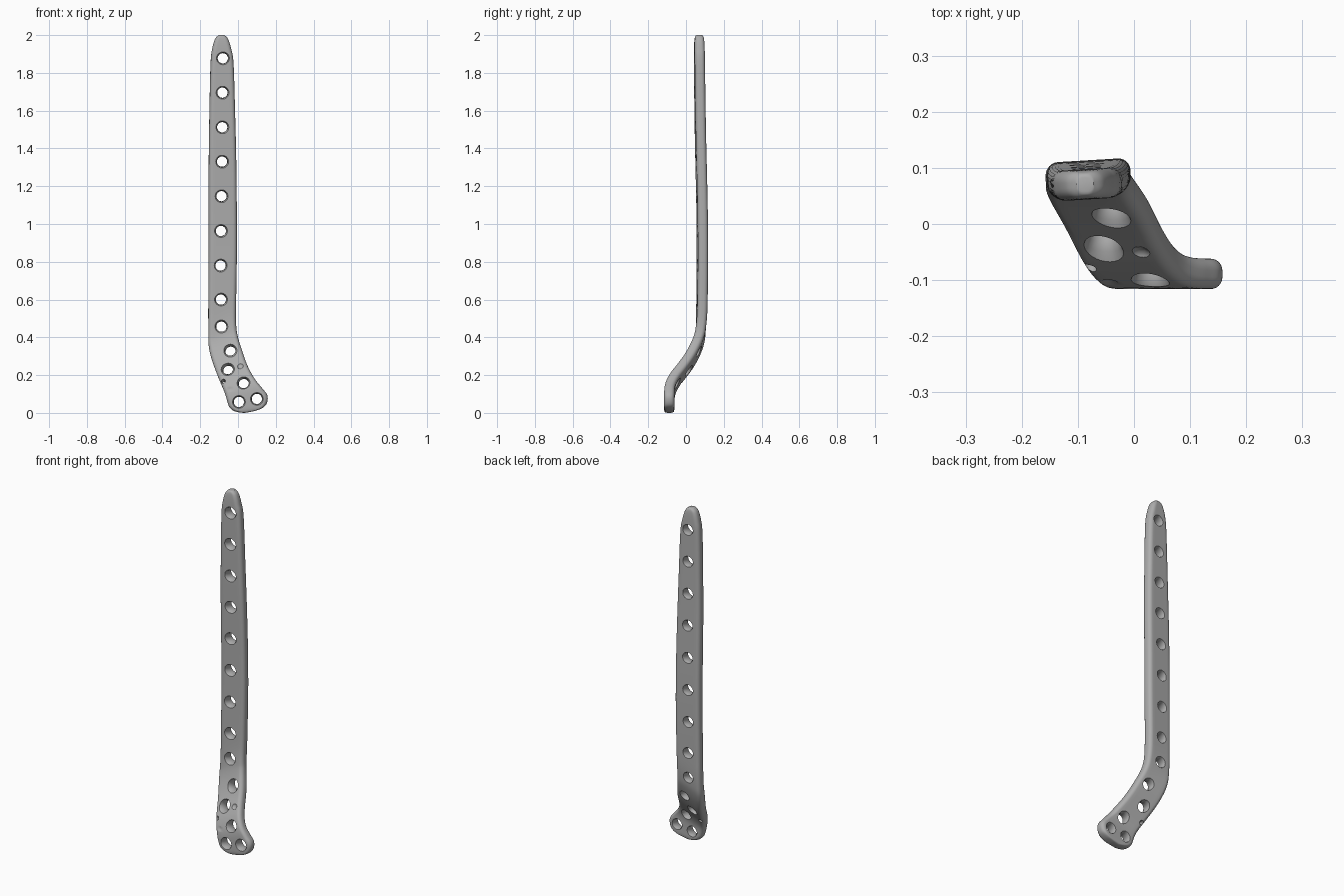
import bpy, bmesh, math
from mathutils import Vector

if "Cube" in bpy.data.objects:
    bpy.data.objects.remove(bpy.data.objects["Cube"])

# Left and right edge of the plate, tip to foot: (left x, left z, right x, right z)
EDGES = [
    (-.102, 2.0, -.072, 2.0), (-.121, 1.98, -.053, 1.98), (-.136, 1.93, -.037, 1.93),
    (-.145, 1.85, -.024, 1.85), (-.151, 1.6, -.016, 1.6), (-.155, 1.3, -.009, 1.3),
    (-.155, .9, -.006, .9), (-.157, .6, -.010, .6), (-.157, .42, -.010, .47),
    (-.154, .35, .0, .40), (-.138, .28, .022, .33), (-.109, .2, .050, .25),
    (-.084, .14, .088, .18), (-.068, .1, .130, .128), (-.055, .055, .153, .098),
    (-.045, .03, .157, .07), (-.025, .012, .146, .04), (.005, .003, .118, .02),
    (.035, .0, .08, .008)]
# Depth of the plate's middle layer along its length: (distance, y)
DEPTH = [(-.1, -.088), (.05, -.088), (.1, -.08), (.15, -.058), (.2, -.025), (.25, .008),
         (.3, .035), (.36, .06), (.42, .075), (.55, .084), (1, .086), (1.5, .076),
         (1.9, .071), (2.1, .071)]
HOLES = [(-.08, 1.877), (-.082, 1.695), (-.083, 1.512), (-.084, 1.33), (-.087, 1.147),
         (-.09, .963), (-.092, .78), (-.09, .6), (-.088, .457), (-.04, .328),
         (-.053, .228), (.03, .156), (.005, .058), (.1, .074)]
HALF = .027      # half thickness
STEPS = 8        # rings per edge segment


def depth_at(s):
    """Smooth interpolation through DEPTH."""
    def slope(i):
        a, b = DEPTH[max(i - 1, 0)], DEPTH[min(i + 1, len(DEPTH) - 1)]
        return (b[1] - a[1]) / (b[0] - a[0])
    s = min(max(s, DEPTH[0][0]), DEPTH[-1][0])
    i = max(k for k in range(len(DEPTH) - 1) if DEPTH[k][0] <= s)
    (x0, y0), (x1, y1) = DEPTH[i], DEPTH[i + 1]
    d = x1 - x0
    t = (s - x0) / d
    return ((2*t**3 - 3*t*t + 1) * y0 + (t**3 - 2*t*t + t) * d * slope(i)
            + (3*t*t - 2*t**3) * y1 + (t**3 - t*t) * d * slope(i + 1))


def surf_y(x, z):
    """Middle layer: bent obliquely in the foot, slightly tilted in the shaft."""
    b = min(max((.6 - z) / .25, 0), 1)
    b = b * b * (3 - 2 * b)
    return depth_at(z - .37 * b * (x + .08)) + .06 * (1 - b) * (x + .08)


def normal(x, z):
    e = .004
    dx = (surf_y(x + e, z) - surf_y(x - e, z)) / (2 * e)
    dz = (surf_y(x, z + e) - surf_y(x, z - e)) / (2 * e)
    return Vector((-dx, 1, -dz)).normalized()


def catmull(a, b, c, d, t):
    return [.5 * (2*q + (r - p)*t + (2*p - 5*q + 4*r - s)*t*t + (3*q - p - 3*r + s)*t**3)
            for p, q, r, s in zip(a, b, c, d)]


def section(w, h):
    """Rounded rectangle, as (across, thickness) offsets."""
    r = min(.021, h * .8, w * .8)
    pts = []
    for cx, cy, a0 in ((1, 1, 0), (-1, 1, 90), (-1, -1, 180), (1, -1, 270)):
        for k in range(7):
            a = math.radians(a0 + 15 * k)
            pts.append((cx * (w - r) + r * math.cos(a), cy * (h - r) + r * math.sin(a)))
        if a0 in (0, 180):     # extra points across the broad faces
            for k in range(1, 8):
                pts.append(((w - r) * cx * (1 - k / 4), cy * h))
    return pts


def make_object(name, bm):
    bmesh.ops.recalc_face_normals(bm, faces=bm.faces)
    mesh = bpy.data.meshes.new(name)
    bm.to_mesh(mesh)
    bm.free()
    ob = bpy.data.objects.new(name, mesh)
    bpy.context.collection.objects.link(ob)
    return ob


def skin(bm, rings):
    """Bridge consecutive rings and cap both ends."""
    n = len(rings[0])
    for a, b in zip(rings, rings[1:]):
        for k in range(n):
            bm.faces.new((a[k], a[(k + 1) % n], b[(k + 1) % n], b[k]))
    bm.faces.new(rings[0])
    bm.faces.new(rings[-1][::-1])


# Plate body: rings lofted between the two edges
stations = []
N = len(EDGES)
for i in range(N - 1):
    quad = [EDGES[min(max(j, 0), N - 1)] for j in (i - 1, i, i + 1, i + 2)]
    for k in range(STEPS):
        stations.append((i + k / STEPS, catmull(*quad, k / STEPS)))
stations.append((N - 1, EDGES[-1]))
bm = bmesh.new()
rings = []
for u, (lx, lz, rx, rz) in stations:
    L, R = Vector((lx, 0, lz)), Vector((rx, 0, rz))
    mid, axis, w = (L + R) / 2, (R - L).normalized(), (R - L).length / 2
    end = min(u / 2.5, (N - 1 - u) / 2.5, 1)          # thin, rounded ends
    h = HALF * (.45 + .55 * math.sqrt(1 - (1 - end) ** 2))
    ring = []
    for a, v in section(w, h):
        p = mid + axis * a
        x, z = p.x, p.z
        ring.append(bm.verts.new(Vector((x, surf_y(x, z), z)) + normal(x, z) * v))
    rings.append(ring)
skin(bm, rings)
plate = make_object("bone_plate", bm)

# Cutters: countersunk screw holes, a pin hole and two shallow dimples
SCREW = [(-.06, .056), (-.027, .034), (-.012, .028), (.018, .027), (.027, .031), (.06, .046)]
PIN = [(-.06, .011), (.06, .011)]
DIMPLE = [(-.05, .03), (-.027, .016), (-.022, .006)]
bm = bmesh.new()


def add_cutter(x, z, profile, follow):
    n = Vector((0, 1, 0)).lerp(normal(x, z), follow).normalized()
    side = n.cross(Vector((0, 0, 1))).normalized()
    up = side.cross(n)
    c = Vector((x, surf_y(x, z), z))
    skin(bm, [[bm.verts.new(c + n * d + (side * math.cos(k * math.pi / 16)
               + up * math.sin(k * math.pi / 16)) * r) for k in range(32)]
              for d, r in profile])


for x, z in HOLES:
    add_cutter(x, z, SCREW, .5)
add_cutter(-.075, .161, PIN, .5)
for x, z in ((.018, .232), (-.04, .118)):
    add_cutter(x, z, DIMPLE, 1)
cutter = make_object("hole_cutters", bm)
cutter.hide_render = True

mod = plate.modifiers.new("holes", 'BOOLEAN')
mod.operation, mod.solver, mod.object = 'DIFFERENCE', 'EXACT', cutter
bpy.context.view_layer.objects.active = plate
plate.select_set(True)
cutter.select_set(False)
bpy.ops.object.modifier_apply(modifier=mod.name)
bpy.data.objects.remove(cutter)

# Material and shading
steel = bpy.data.materials.new("satin_grey")
steel.diffuse_color = (.42, .42, .42, 1)
steel.use_nodes = True
steel.node_tree.nodes["Principled BSDF"].inputs["Base Color"].default_value = steel.diffuse_color
plate.data.materials.clear()
plate.data.materials.append(steel)
bpy.ops.object.shade_smooth_by_angle(angle=math.radians(35))
